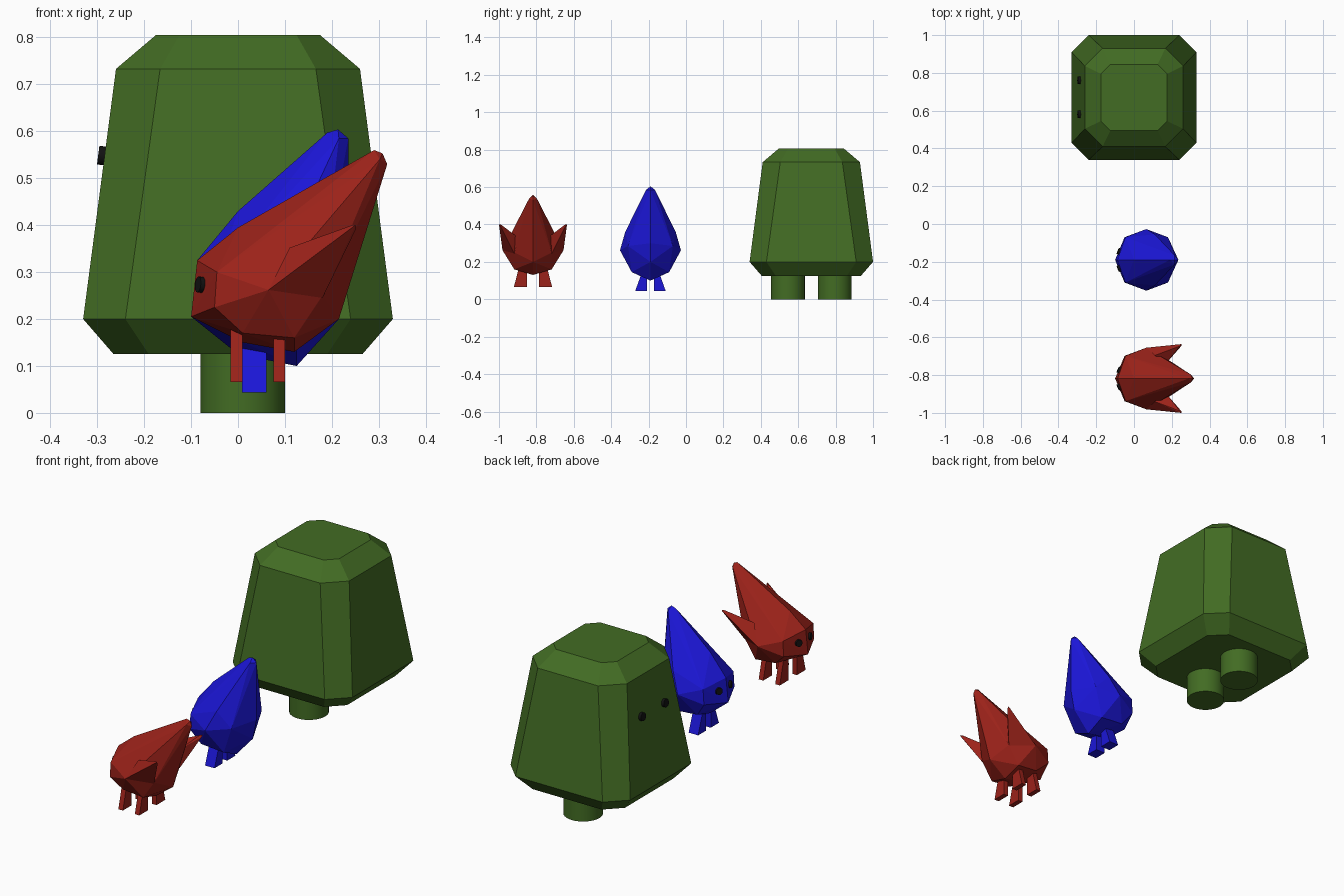
import bpy, bmesh
from mathutils import Vector

if "Cube" in bpy.data.objects:
    bpy.data.objects.remove(bpy.data.objects["Cube"])


def material(name, rgb):
    m = bpy.data.materials.new(name)
    m.diffuse_color = (*rgb, 1)
    m.use_nodes = True
    m.node_tree.nodes["Principled BSDF"].inputs["Base Color"].default_value = m.diffuse_color
    return m


GREEN = material("green", (0.055, 0.15, 0.017))
BLUE = material("blue", (0.011, 0.008, 0.68))
RED = material("red", (0.33, 0.016, 0.01))
BLACK = material("black", (0.006, 0.006, 0.006))


def hull(name, points, y, mat):
    """Flat faceted solid wrapped round the points, shifted to y."""
    bm = bmesh.new()
    for p in points:
        bm.verts.new((p[0], p[1] + y, p[2]))
    bmesh.ops.convex_hull(bm, input=bm.verts[:])
    bmesh.ops.delete(bm, geom=[v for v in bm.verts if not v.link_faces], context='VERTS')
    bmesh.ops.dissolve_limit(bm, angle_limit=0.03, verts=bm.verts[:], edges=bm.edges[:])
    bmesh.ops.recalc_face_normals(bm, faces=bm.faces[:])
    me = bpy.data.meshes.new(name)
    bm.to_mesh(me)
    bm.free()
    me.materials.append(mat)
    ob = bpy.data.objects.new(name, me)
    bpy.context.collection.objects.link(ob)
    return ob


def both(points):
    """Points given on one side, repeated on the other."""
    return points + [(x, -y, z) for x, y, z in points if y]


def disc(name, centre, normal, radius, depth, mat, sides):
    rot = Vector(normal).to_track_quat('Z', 'Y').to_euler()
    bpy.ops.mesh.primitive_cylinder_add(vertices=sides, radius=radius, depth=depth,
                                        location=centre, rotation=rot)
    ob = bpy.context.object
    ob.name = name
    ob.data.materials.append(mat)
    bpy.ops.object.shade_smooth_by_angle()


def leg(name, x, width, side, inner, outer, top_outer, z0, z1, y, mat):
    pts = [(x + sx * width / 2, side * yy, z) for sx in (-1, 1)
           for yy, z in ((inner, z0), (outer, z0), (top_outer, z1), (inner, z1))]
    hull(name, pts, y, mat)


# Green body: stacked chamfered squares
Y_GREEN, Y_BLUE, Y_RED = 0.67, -0.19, -0.818
rings = []
for z, h, c in ((0.125, 0.265, 0.19), (0.2, 0.33, 0.24), (0.733, 0.26, 0.166), (0.805, 0.175, 0.125)):
    rings += [(sx * a, sy * b, z) for sx in (-1, 1) for sy in (-1, 1) for a, b in ((h, c), (c, h))]
hull("green_body", rings, Y_GREEN, GREEN)

# Green legs and eyes
for s in (-1, 1):
    disc("green_leg", (0.01, Y_GREEN + s * 0.125, 0.08), (0, 0, 1), 0.09, 0.16, GREEN, 32)
    disc("green_eye", (-0.288, Y_GREEN + s * 0.09, 0.548), (-1, 0, 0.13), 0.02, 0.02, BLACK, 16)

# Face and flank points shared by the two small bodies
shared = [(-0.10, 0, 0.205), (-0.087, 0, 0.325), (-0.045, 0.12, 0.30), (-0.05, 0.12, 0.225),
          (0.065, 0.163, 0.262), (0.215, 0, 0.20)]

# Blue body: faceted drop with a leaning tip
hull("blue_body", both(shared + [
    (0, 0, 0.43), (0.19, 0, 0.597), (0.213, 0, 0.604), (0.235, 0, 0.585),
    (0.215, 0.024, 0.585), (0.235, 0, 0.30), (0.18, 0.12, 0.285), (0.11, 0.135, 0.36),
    (0.0, 0.1, 0.155), (0.125, 0.1, 0.145), (0.125, 0, 0.10), (0.0, 0, 0.125)]), Y_BLUE, BLUE)

# Red body: same drop, leaning further
hull("red_body", both(shared + [
    (0, 0, 0.395), (0.29, 0, 0.56), (0.308, 0, 0.553), (0.318, 0, 0.53), (0.302, 0.02, 0.54),
    (0.12, 0.115, 0.345), (0.01, 0.1, 0.17), (0.12, 0.1, 0.16), (0.18, 0.1, 0.25),
    (0.12, 0, 0.13), (0.01, 0, 0.15)]), Y_RED, RED)

for s in (-1, 1):
    # Red side spikes
    hull("red_side_spike", [(x, s * y, z) for x, y, z in (
        (0.065, 0.163, 0.262), (0.11, 0.122, 0.352), (0.18, 0.1, 0.245), (0.17, 0.08, 0.33),
        (0.25, 0.182, 0.40), (0.252, 0.174, 0.393), (0.243, 0.172, 0.4))], Y_RED, RED)
    # Legs, flared outwards
    for x in (-0.003, 0.088):
        leg("red_leg", x, 0.025, s, 0.033, 0.102, 0.07, 0.066, 0.19, Y_RED, RED)
    leg("blue_leg", 0.035, 0.052, s, 0.018, 0.082, 0.04, 0.043, 0.16, Y_BLUE, BLUE)
    # Eyes on the front facets
    for name, y in (("blue_eye", Y_BLUE), ("red_eye", Y_RED)):
        disc(name, (-0.079, y + s * 0.045, 0.273), (-0.92, s * 0.37, 0.1), 0.017, 0.014, BLACK, 16)
